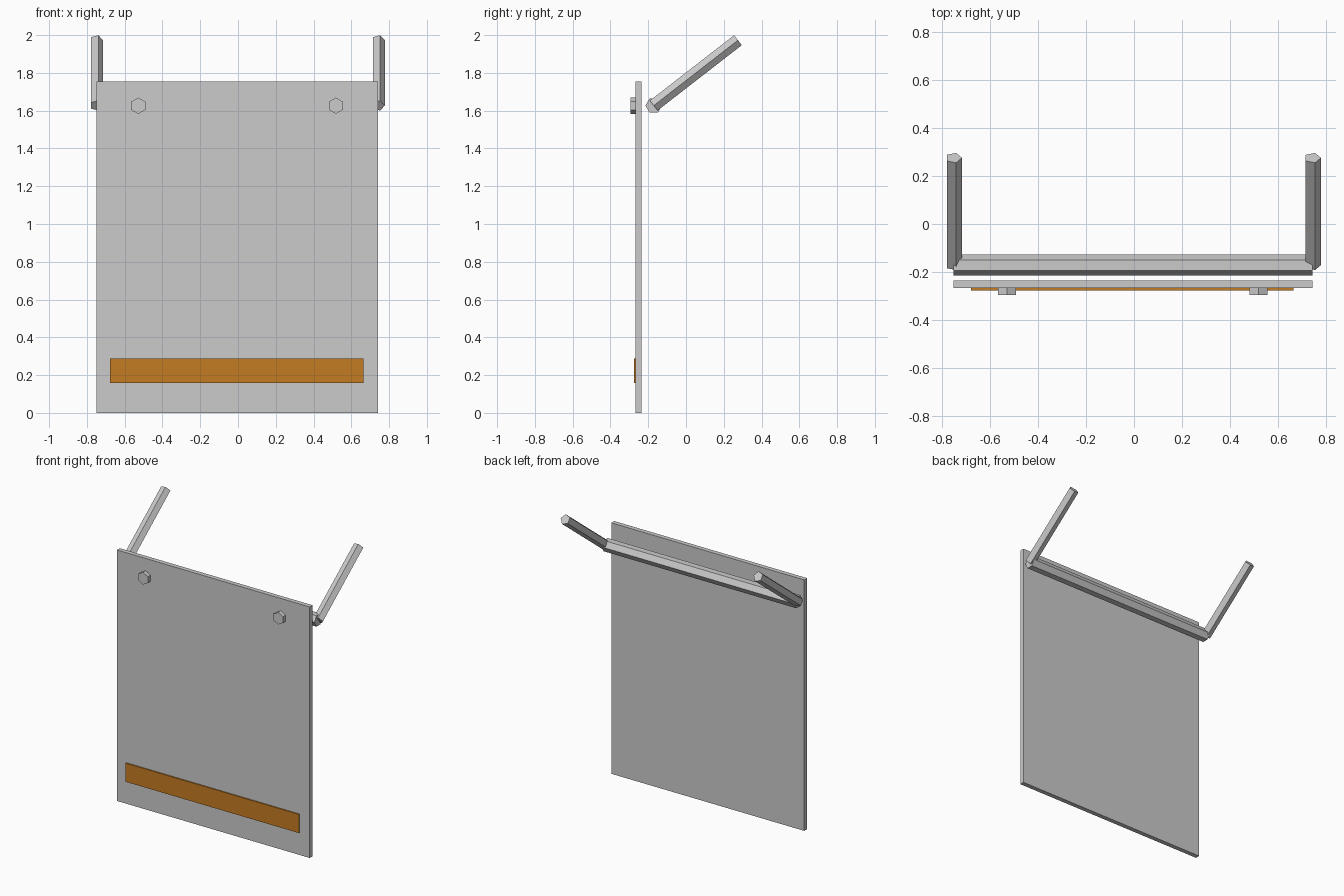
import bpy
import bmesh
from math import cos, sin, tau
from mathutils import Vector

if "Cube" in bpy.data.objects:
    bpy.data.objects.remove(bpy.data.objects["Cube"], do_unlink=True)


def material(name, color):
    mat = bpy.data.materials.new(name)
    mat.use_nodes = True
    mat.diffuse_color = color
    mat.node_tree.nodes["Principled BSDF"].inputs["Base Color"].default_value = color
    return mat


def finish(name, bm, mat):
    bmesh.ops.recalc_face_normals(bm, faces=bm.faces)
    mesh = bpy.data.meshes.new(name)
    bm.to_mesh(mesh)
    bm.free()
    mesh.materials.append(mat)
    obj = bpy.data.objects.new(name, mesh)
    bpy.context.collection.objects.link(obj)
    return obj


def box(name, low, high, mat):
    low, high = Vector(low), Vector(high)
    bm = bmesh.new()
    bmesh.ops.create_cube(bm, size=1)
    bmesh.ops.scale(bm, vec=high - low, verts=bm.verts)
    bmesh.ops.translate(bm, vec=(low + high) / 2, verts=bm.verts)
    return finish(name, bm, mat)


def rod(name, sides, radius, start, end, corner, mat):
    """Straight prism whose first corner points along the corner direction."""
    start, end, u = Vector(start), Vector(end), Vector(corner)
    v = (end - start).normalized().cross(u)
    bm = bmesh.new()
    rings = []
    for centre in (start, end):
        ring = []
        for i in range(sides):
            a = tau * i / sides
            ring.append(bm.verts.new(centre + radius * (cos(a) * u + sin(a) * v)))
        rings.append(ring)
        bm.faces.new(ring)
    for i in range(sides):
        j = (i + 1) % sides
        bm.faces.new((rings[0][i], rings[0][j], rings[1][j], rings[1][i]))
    return finish(name, bm, mat)


grey = material("light grey", (0.6, 0.6, 0.6, 1))
orange = material("orange", (0.56, 0.2, 0.016, 1))

# Panel and the coloured strip near its lower edge
LEFT, RIGHT = 0.742, -0.75
FRONT, BACK = -0.267, -0.235
box("panel", (RIGHT, FRONT, 0), (LEFT, BACK, 1.755), grey)
box("strip", (-0.677, FRONT - 0.009, 0.157), (0.664, FRONT, 0.287), orange)

# Hexagonal bolt heads
for side, x in (("right", -0.528), ("left", 0.518)):
    rod(side + "_bolt", 6, 0.043, (x, -0.295, 1.626), (x, FRONT, 1.626), (0, 0, 1), grey)

# Hanger: cross bar behind the panel with two arms rising backward
BAR_Y, BAR_Z = -0.171, 1.627
rod("cross_bar", 6, 0.0437, (RIGHT, BAR_Y, BAR_Z), (LEFT, BAR_Y, BAR_Z), (0, 1, 0), grey)
for side, x in (("right", RIGHT), ("left", LEFT)):
    rod(side + "_arm", 5, 0.035, (x, BAR_Y, BAR_Z), (x, 0.275, 1.973), (1, 0, 0), grey)
